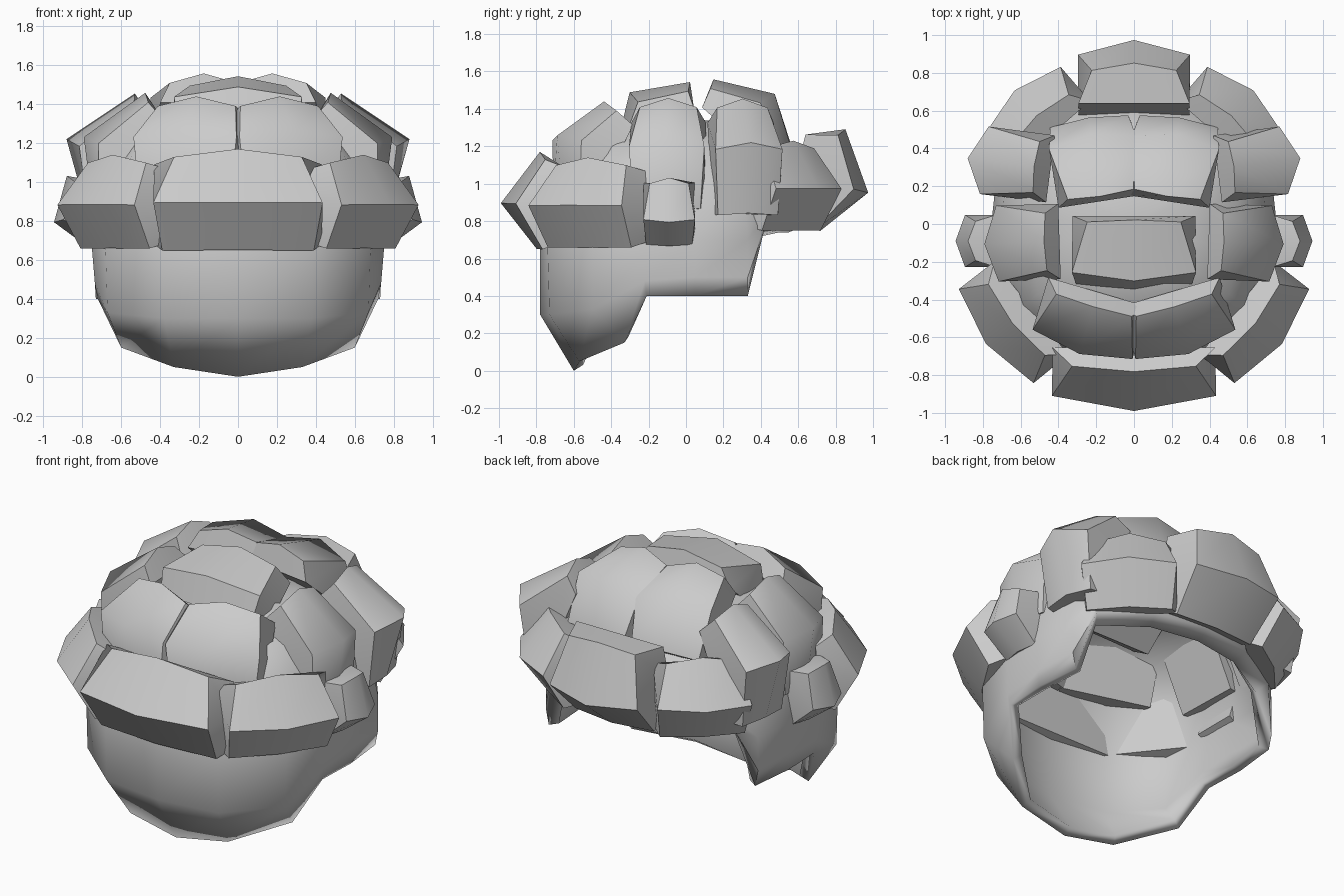
import bpy, bmesh
from mathutils import Vector

if "Cube" in bpy.data.objects:
    bpy.data.objects.remove(bpy.data.objects["Cube"])


def finish(name, bm, angle=0.9):
    bmesh.ops.recalc_face_normals(bm, faces=bm.faces)
    me = bpy.data.meshes.new(name)
    bm.to_mesh(me)
    bm.free()
    ob = bpy.data.objects.new(name, me)
    bpy.context.collection.objects.link(ob)
    bpy.ops.object.select_all(action='DESELECT')
    bpy.context.view_layer.objects.active = ob
    ob.select_set(True)
    bpy.ops.object.shade_smooth_by_angle(angle=angle)
    return ob


# Hollow shell: half-rings from the front round to the back, mirrored in x
rim = [(0, -.6, 0), (.33, -.57, .05), (.6, -.33, .15), (.72, -.21, .4),
       (.73, .05, .4), (.7, .33, .4), (.58, .36, .71), (.3, .5, .74), (0, .55, .74)]
belly = [(0, -.78, .3), (.38, -.73, .3), (.67, -.5, .33), (.735, -.22, .48),
         (.735, .05, .5), (.72, .33, .5), (.62, .42, .76), (.33, .58, .78), (0, .64, .78)]
cheek = [(0, -.78, .65), (.38, -.74, .65), (.68, -.5, .65), (.75, -.2, .66),
         (.75, .05, .7), (.72, .33, .7), (.62, .44, .85), (.35, .62, .9), (0, .68, .9)]
rings = [rim, belly, cheek]
for s, z in ((.93, 1.0), (.74, 1.2), (.42, 1.32)):
    rings.append([(x * s, y * s, z) for x, y, _ in cheek])
bm = bmesh.new()
loops = []
for r in rings:
    full = r + [(-x, y, z) for x, y, z in r[-2:0:-1]]
    loops.append([bm.verts.new(p) for p in full])
n = len(loops[0])
for a, b in zip(loops, loops[1:]):
    for i in range(n):
        bm.faces.new((a[i], a[(i + 1) % n], b[(i + 1) % n], b[i]))
crown = bm.verts.new((0, 0, 1.35))
for i in range(n):
    bm.faces.new((loops[-1][i], loops[-1][(i + 1) % n], crown))
shell = finish("hair_shell", bm)
mod = shell.modifiers.new("thickness", 'SOLIDIFY')
mod.thickness = .06
mod.offset = -1


# Puffy lock: bulging middle row, crisp peaked top edge, underside tucked into the shell
def lock(name, c, nrm, w, h, puff, depth=.13, side=1):
    flip = Vector((side, 1, 1))
    c, nz = Vector(c) * flip, (Vector(nrm) * flip).normalized()
    up = Vector((0, 0, 1))
    up = (up - nz * up.dot(nz)).normalized()
    rt = up.cross(nz)
    bm = bmesh.new()
    g = {}
    for i in (-1, 0, 1):
        for j in (-1, 0, 1):
            out = puff * (1 - .4 * abs(i)) if j == 0 else -.03 * abs(i)
            lift = .04 if (i == 0 and j == 1) else 0
            wide = (1.06, .8, .95)[j]
            g[i, j] = bm.verts.new(c + rt * (i * w * wide) + up * (j * h + lift) + nz * out)
    for i in (-1, 0):
        for j in (-1, 0):
            bm.faces.new((g[i, j], g[i + 1, j], g[i + 1, j + 1], g[i, j + 1]))
    ring = [(-1, -1), (0, -1), (1, -1), (1, 0), (1, 1), (0, 1), (-1, 1), (-1, 0)]
    back = [bm.verts.new(c + rt * (i * w * 1.05) + up * (j * h * .85) - nz * depth) for i, j in ring]
    for k in range(8):
        m = (k + 1) % 8
        bm.faces.new((g[ring[m]], g[ring[k]], back[k], back[m]))
    bm.faces.new(back)
    finish(name, bm, 1.05)


# Centre locks
lock("nape_lock", (0, -.79, .89), (0, -1, .03), .41, .24, .2)
lock("crown_lock", (0, -.19, 1.36), (0, -.65, .75), .31, .24, .17, .12)
lock("fringe_lock", (0, .78, 1.0), (0, .97, -.24), .28, .26, .2, .2)

# Paired locks
for side, tag in ((1, "right"), (-1, "left")):
    for name, c, nrm, w, h, puff in (
            ("lower_lock", (.65, -.53, .88), (.78, -.62, .03), .3, .22, .17),
            ("ear_lock", (.82, -.09, .83), (.96, 0, -.28), .13, .17, .13),
            ("upper_nape_lock", (.25, -.56, 1.19), (.25, -.85, .45), .26, .24, .15),
            ("side_lock", (.62, -.1, 1.15), (.9, -.03, .42), .19, .3, .19),
            ("temple_lock", (.66, .32, 1.13), (.93, .12, .38), .17, .31, .24),
            ("top_lock", (.21, .37, 1.36), (.1, .65, .75), .22, .26, .16),
            ("fringe_side_lock", (.52, .58, .97), (.66, .75, .03), .25, .22, .17)):
        lock(tag + "_" + name, c, nrm, w, h, puff, side=side)
